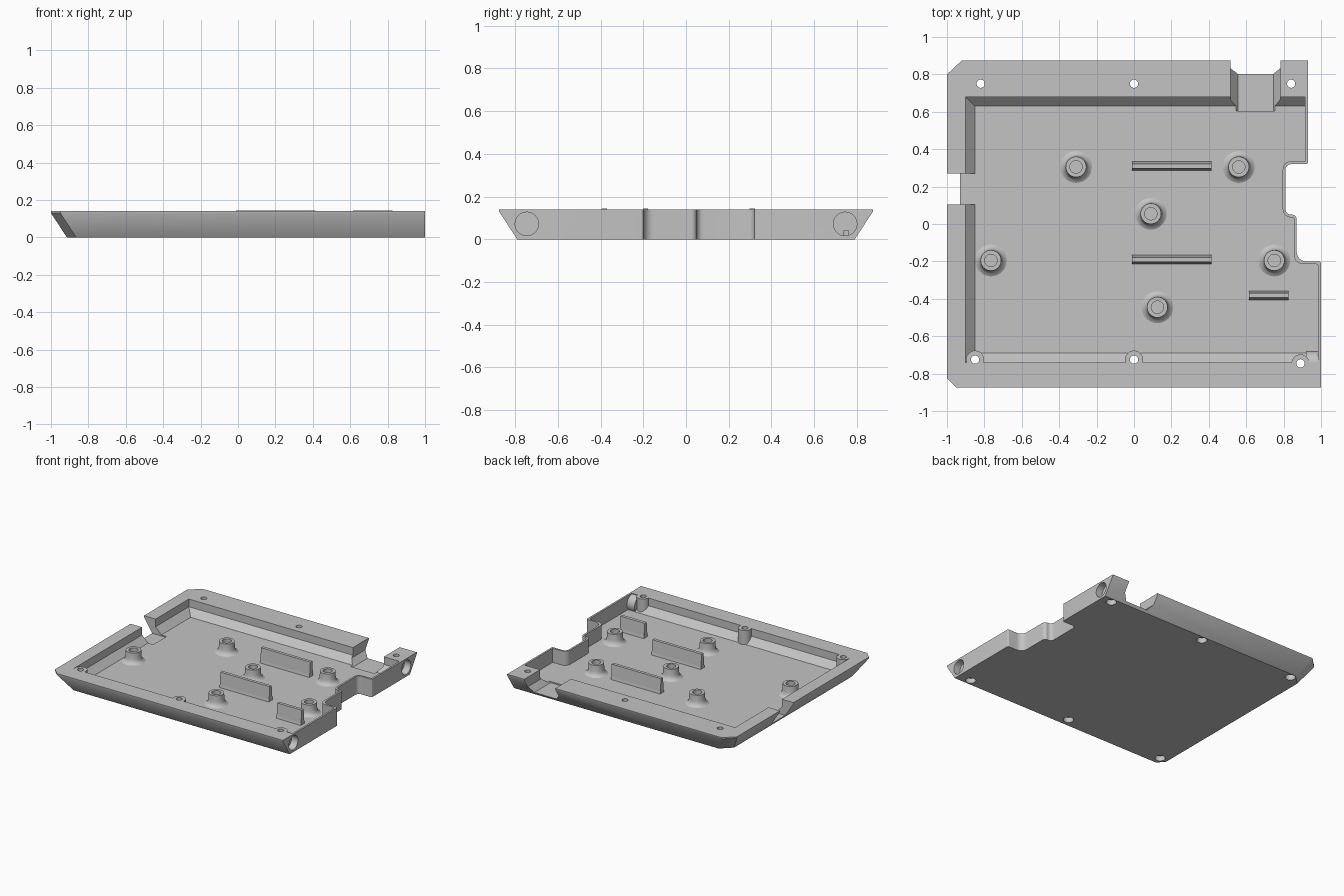
import bpy
import bmesh
import math
from mathutils import Vector, Matrix

if "Cube" in bpy.data.objects:
    bpy.data.objects.remove(bpy.data.objects["Cube"])

grey = bpy.data.materials.new("mid grey")
grey.use_nodes = True
tone = (0.55, 0.55, 0.55, 1)
grey.diffuse_color = tone
grey.node_tree.nodes["Principled BSDF"].inputs["Base Color"].default_value = tone

RIM, FLOOR = 0.14, 0.03


def make_object(name, bm):
    bmesh.ops.recalc_face_normals(bm, faces=bm.faces)
    mesh = bpy.data.meshes.new(name)
    bm.to_mesh(mesh)
    bm.free()
    mesh.materials.append(grey)
    obj = bpy.data.objects.new(name, mesh)
    bpy.context.collection.objects.link(obj)
    return obj


def loft(name, rings):
    """Closed solid through rings of equal point count."""
    bm = bmesh.new()
    loops = [[bm.verts.new(p) for p in ring] for ring in rings]
    n = len(loops[0])
    for low, high in zip(loops, loops[1:]):
        for i in range(n):
            j = (i + 1) % n
            bm.faces.new((low[i], low[j], high[j], high[i]))
    bm.faces.new(loops[0])
    bm.faces.new(loops[-1])
    return make_object(name, bm)


def rounded(corners, steps=6):
    """Outline from (x, y, radius) corners; rounds right angles only."""
    out = []
    for i, (x, y, r) in enumerate(corners):
        p = Vector((x, y))
        if r == 0:
            out.append(p)
            continue
        before = Vector(corners[i - 1][:2])
        after = Vector(corners[(i + 1) % len(corners)][:2])
        a = p + (before - p).normalized() * r
        b = p + (after - p).normalized() * r
        c = a + b - p
        for k in range(steps + 1):
            t = math.pi / 2 * k / steps
            out.append(c + (a - c) * math.cos(t) + (b - c) * math.sin(t))
    return out


def ring(outline, z, inset=0):
    """Outline at height z, with front, back and left sides moved inward."""
    pts = []
    for x, y in outline:
        x += inset if x < -0.8 else 0
        y += inset if y < -0.7 else -inset if y > 0.6 else 0
        pts.append((x, y, z))
    return pts


def cylinder(name, center, radius, depth, axis="Z"):
    bm = bmesh.new()
    turn = Matrix.Rotation(math.pi / 2, 4, "Y") if axis == "X" else Matrix()
    bmesh.ops.create_cone(bm, cap_ends=True, segments=32, radius1=radius, radius2=radius,
                          depth=depth, matrix=Matrix.Translation(center) @ turn)
    return make_object(name, bm)


def combine(target, tool, operation):
    mod = target.modifiers.new("cut", "BOOLEAN")
    mod.operation, mod.solver, mod.object = operation, "EXACT", tool
    bpy.context.view_layer.update()
    result = target.evaluated_get(bpy.context.evaluated_depsgraph_get())
    mesh = bpy.data.meshes.new_from_object(result)
    target.modifiers.clear()
    target.data = mesh
    bpy.data.objects.remove(tool)


def smooth(obj):
    bpy.ops.object.select_all(action="DESELECT")
    obj.select_set(True)
    bpy.context.view_layer.objects.active = obj
    bpy.ops.object.shade_smooth_by_angle(angle=math.radians(35))


# Tray body: sloped front, back and left, stepped upright right side
outer = rounded([
    (-0.95, -0.875, 0), (1, -0.875, 0), (1, -0.2, 0.01), (0.87, -0.2, 0.05),
    (0.87, 0.05, 0.025), (0.81, 0.05, 0.03), (0.81, 0.32, 0.03), (0.93, 0.32, 0.01),
    (0.93, 0.875, 0), (-0.92, 0.875, 0), (-1, 0.8, 0), (-1, -0.825, 0)])
tray = loft("tray", [ring(outer, 0, 0.085), ring(outer, 0.13), ring(outer, RIM)])

# Cavity with a chamfered foot along the thick walls
inner = rounded([
    (-0.9, -0.74, 0), (0.985, -0.74, 0), (0.985, -0.215, 0.01), (0.855, -0.215, 0.05),
    (0.855, 0.035, 0.01), (0.795, 0.035, 0.045), (0.795, 0.335, 0.045),
    (0.915, 0.335, 0), (0.915, 0.68, 0), (-0.9, 0.68, 0)])
cavity = loft("cavity", [ring(inner, FLOOR, 0.05), ring(inner, FLOOR + 0.05), ring(inner, 0.2)])
combine(tray, cavity, "DIFFERENCE")

# Screw bosses on the front wall and the housing in the front left corner
front_holes = [(-0.85, -0.725), (0, -0.725), (0.89, -0.745)]
back_holes = [(-0.82, 0.75), (0, 0.75), (0.84, 0.75)]
for x, y in front_holes:
    combine(tray, cylinder("boss", (x, y, 0.075), 0.048, 0.13), "UNION")
combine(tray, cylinder("housing", (0.955, -0.745, 0.07), 0.065, 0.07, "X"), "UNION")

# Connector notch in the back wall and cable notch in the right wall
profile = [(0.555, 0.02), (0.745, 0.02), (0.782, 0.065), (0.782, 0.2),
           (0.515, 0.2), (0.515, 0.065)]
combine(tray, loft("back_notch", [[(x, y, z) for x, z in profile] for y in (0.605, 1)]),
        "DIFFERENCE")
side = [(-1.1, 0.105), (-0.805, 0.105), (-0.805, 0.27), (-1.1, 0.27)]
combine(tray, loft("side_notch", [[(x, y, z) for x, y in side] for z in (0.022, 0.2)]),
        "DIFFERENCE")

# Through holes, wider underneath
for x, y in front_holes + back_holes:
    combine(tray, cylinder("hole", (x, y, 0.07), 0.022, 0.3), "DIFFERENCE")
    combine(tray, cylinder("counterbore", (x, y, 0), 0.037, 0.08), "DIFFERENCE")

# Round pockets in the left end faces
for x, y in ((1, -0.745), (0.93, 0.745)):
    combine(tray, cylinder("pocket", (x, y, 0.072), 0.055, 0.11, "X"), "DIFFERENCE")
smooth(tray)

# Standoffs: lathed posts with a flared foot and a blind hole
post = [(0, 0.06), (0.033, 0.06), (0.033, 0.115), (0.055, 0.115), (0.057, 0.07),
        (0.061, 0.052), (0.069, 0.039), (0.085, FLOOR)]
spots = [(-0.31, 0.305), (0.56, 0.305), (0.09, 0.055),
         (-0.765, -0.195), (0.75, -0.195), (0.125, -0.445)]
for i, (x, y) in enumerate(spots):
    bm = bmesh.new()
    verts = [bm.verts.new((r, 0, z)) for r, z in post]
    edges = [bm.edges.new(pair) for pair in zip(verts, verts[1:])]
    bmesh.ops.spin(bm, geom=verts + edges, cent=(0, 0, 0), axis=(0, 0, 1),
                   angle=2 * math.pi, steps=32)
    bmesh.ops.remove_doubles(bm, verts=bm.verts, dist=0.0005)
    bmesh.ops.holes_fill(bm, edges=[e for e in bm.edges if e.is_boundary], sides=0)
    standoff = make_object(f"standoff_{i + 1}", bm)
    standoff.location = (x, y, 0)
    smooth(standoff)

# Support ribs, tapering to a thin top
for i, (x0, x1, y) in enumerate([(-0.01, 0.415, 0.31), (-0.01, 0.415, -0.19),
                                 (0.615, 0.825, -0.382)]):
    levels = [(FLOOR - 0.003, 0.024), (FLOOR + 0.02, 0.02), (0.145, 0.012)]
    loft(f"rib_{i + 1}", [[(x0, y - h, z), (x1, y - h, z), (x1, y + h, z), (x0, y + h, z)]
                          for z, h in levels])
